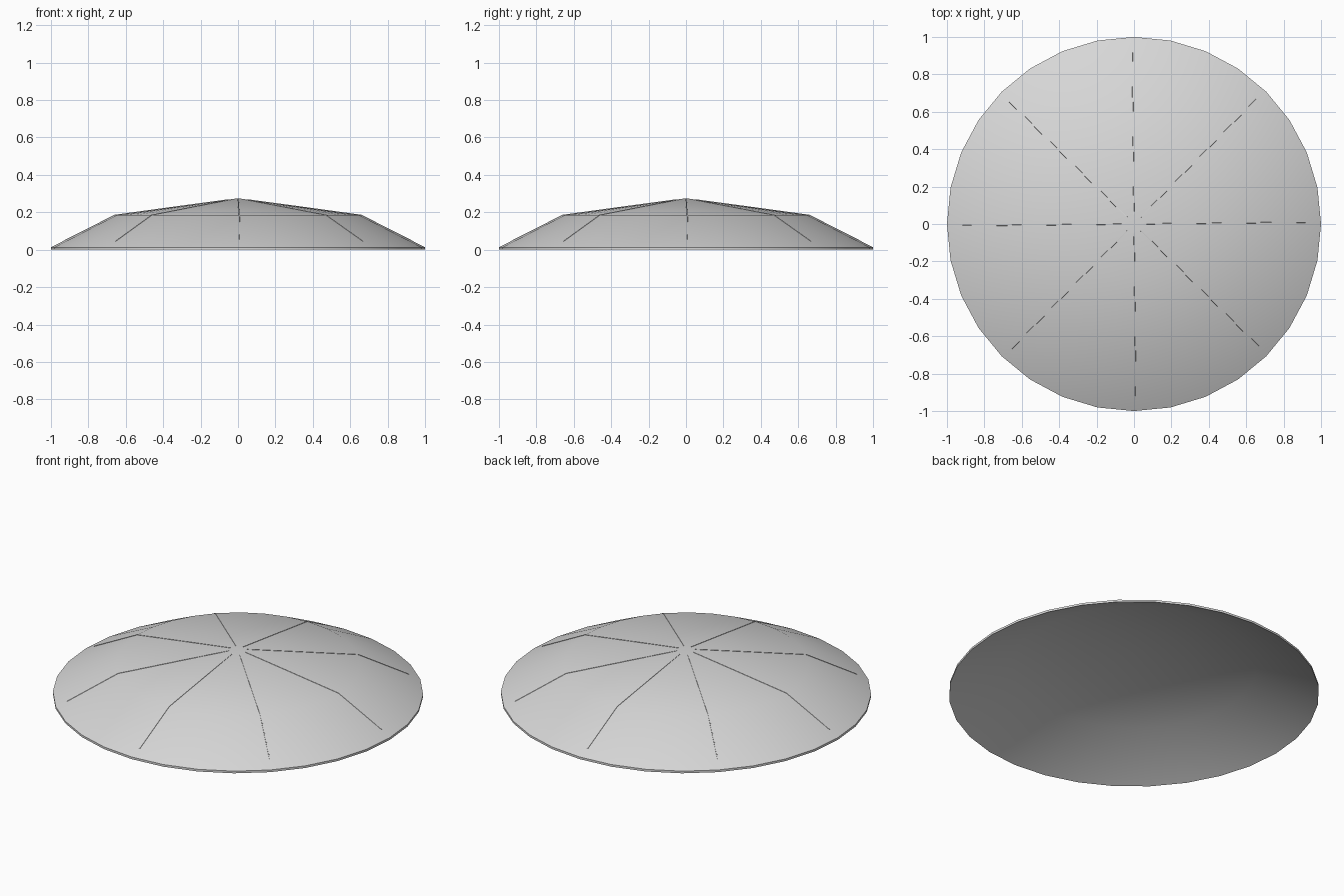
import bpy, bmesh, math
from mathutils import Vector, Matrix

cube = bpy.data.objects.get("Cube")
if cube:
    bpy.data.objects.remove(cube, do_unlink=True)

SIDES = 32

# One light grey for every part
light_grey = bpy.data.materials.new("light grey")
light_grey.use_nodes = True
light_grey.diffuse_color = (0.68, 0.68, 0.68, 1)
shader = light_grey.node_tree.nodes["Principled BSDF"]
shader.inputs["Base Color"].default_value = light_grey.diffuse_color


def finish(name, bm):
    bmesh.ops.remove_doubles(bm, verts=bm.verts, dist=0.0001)
    bmesh.ops.recalc_face_normals(bm, faces=bm.faces)
    mesh = bpy.data.meshes.new(name)
    bm.to_mesh(mesh)
    bm.free()
    mesh.materials.append(light_grey)
    obj = bpy.data.objects.new(name, mesh)
    bpy.context.collection.objects.link(obj)
    bpy.ops.object.select_all(action="DESELECT")
    obj.select_set(True)
    bpy.context.view_layer.objects.active = obj
    bpy.ops.object.shade_smooth_by_angle(angle=math.radians(30))


# Thin hollow canopy: outer skin with crown, rim, then inner skin
profile = [(0, 0.275), (0.31, 0.233), (0.66, 0.185), (1, 0.013),
           (1, 0), (0.66, 0.17), (0.31, 0.218), (0, 0.257)]
bm = bmesh.new()
verts = [bm.verts.new((r, 0, z)) for r, z in profile]
edges = [bm.edges.new(pair) for pair in zip(verts, verts[1:])]
bmesh.ops.spin(bm, geom=verts + edges, cent=(0, 0, 0), axis=(0, 0, 1),
               angle=2 * math.pi, steps=SIDES)
finish("canopy", bm)

# Eight fine ribs, nearly flush, that follow the bend of the canopy
rib_path = [(0.05, 0.268), (0.31, 0.233), (0.66, 0.185), (0.94, 0.043)]
section = [(-0.004, -0.006), (0.004, -0.006), (0.002, 0.002), (-0.002, 0.002)]
bm = bmesh.new()
for i in range(8):
    turn = Matrix.Rotation(i * math.pi / 4 + 0.01, 3, "Z")
    rings = [[bm.verts.new(turn @ Vector((r, y, z + dz))) for y, dz in section]
             for r, z in rib_path]
    for a, b in zip(rings, rings[1:]):
        for k in range(4):
            n = (k + 1) % 4
            bm.faces.new((a[k], a[n], b[n], b[k]))
    bm.faces.new(rings[0])
    bm.faces.new(rings[-1])
finish("ribs", bm)
